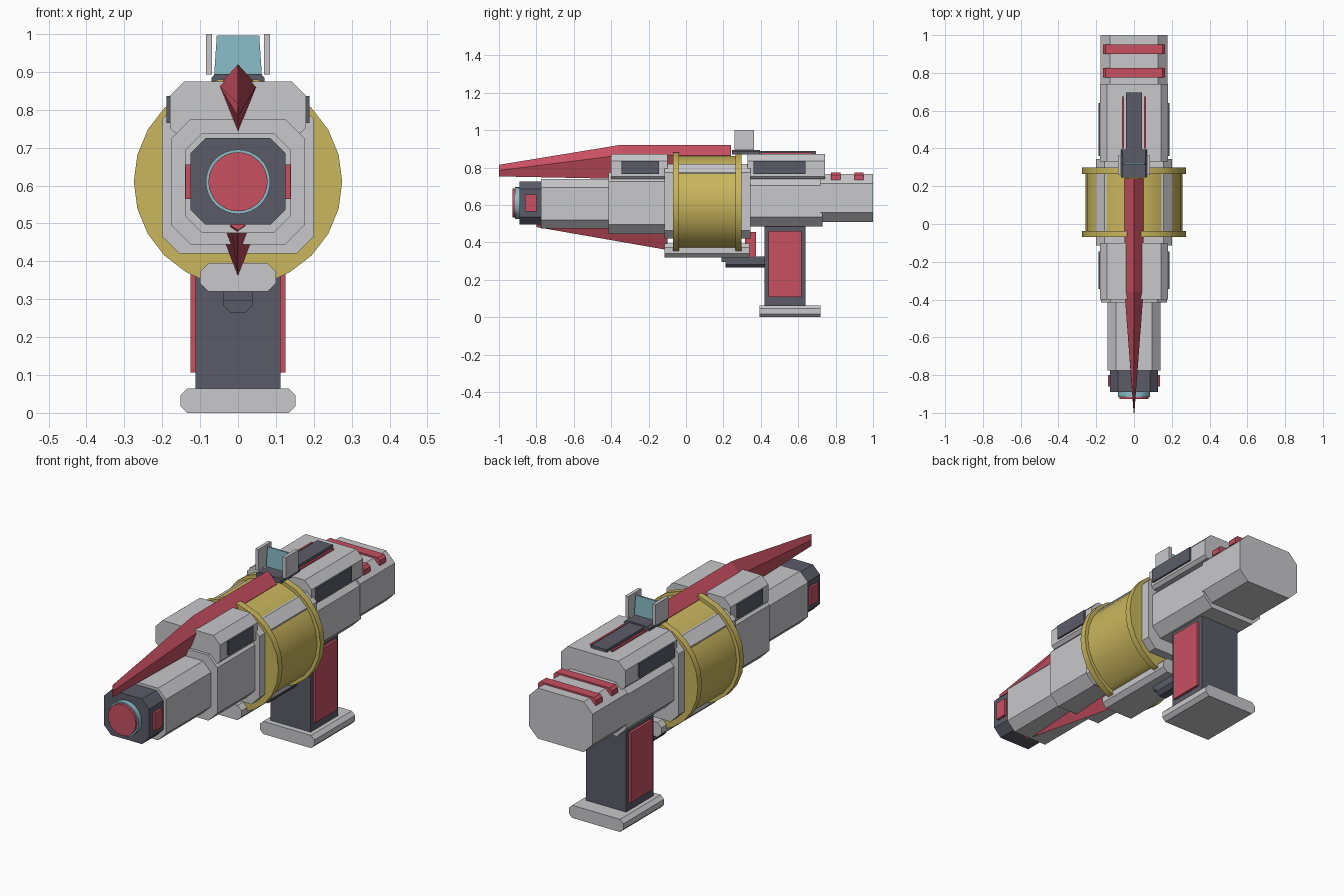
import bpy, bmesh, math

cube = bpy.data.objects.get("Cube")
if cube:
    bpy.data.objects.remove(cube, do_unlink=True)


def material(name, rgb):
    m = bpy.data.materials.new(name)
    m.use_nodes = True
    col = (*rgb, 1)
    m.diffuse_color = col
    m.node_tree.nodes["Principled BSDF"].inputs["Base Color"].default_value = col
    return m


GREY = material("light grey", (0.58, 0.58, 0.6))
DARK = material("dark slate", (0.105, 0.105, 0.14))
RED = material("red", (0.58, 0.08, 0.12))
YELLOW = material("yellow", (0.59, 0.47, 0.11))
CYAN = material("pale cyan", (0.26, 0.52, 0.59))


def loft(name, mat, rings, smooth=False):
    """Join matching (y, [(x, z), ...]) sections into one closed solid."""
    bm = bmesh.new()
    loops = [[bm.verts.new((x, y, z)) for x, z in pts] for y, pts in rings]
    n = len(loops[0])
    for a, b in zip(loops, loops[1:]):
        for i in range(n):
            j = (i + 1) % n
            bm.faces.new((a[i], a[j], b[j], b[i]))
    bm.faces.new(loops[0][::-1])
    bm.faces.new(loops[-1])
    bmesh.ops.remove_doubles(bm, verts=bm.verts, dist=0.0005)
    bmesh.ops.recalc_face_normals(bm, faces=bm.faces)
    mesh = bpy.data.meshes.new(name)
    bm.to_mesh(mesh)
    bm.free()
    mesh.materials.append(mat)
    ob = bpy.data.objects.new(name, mesh)
    bpy.context.collection.objects.link(ob)
    if smooth:
        bpy.ops.object.select_all(action="DESELECT")
        ob.select_set(True)
        bpy.context.view_layer.objects.active = ob
        bpy.ops.object.shade_smooth_by_angle(angle=math.radians(30))
    return ob


def section(x0, x1, z0, z1, top=0, bottom=None):
    """Rectangle with cut corners."""
    b = top if bottom is None else bottom
    pts = [(x0 + b, z0), (x1 - b, z0), (x1, z0 + b), (x1, z1 - top),
           (x1 - top, z1), (x0 + top, z1), (x0, z1 - top), (x0, z0 + b)]
    return [p for i, p in enumerate(pts) if p != pts[i - 1]]


def block(name, mat, half, y0, y1, z0, z1, top=0, bottom=None):
    pts = section(-half, half, z0, z1, top, bottom)
    return loft(name, mat, [(y0, pts), (y1, pts)])


def pair(name, mat, x0, x1, y0, y1, z0, z1):
    for side, s in (("left", 1), ("right", -1)):
        pts = section(min(s * x0, s * x1), max(s * x0, s * x1), z0, z1)
        loft(f"{side}_{name}", mat, [(y0, pts), (y1, pts)])


AXIS = 0.61


def circle(r, n=32):
    return [(r * math.cos(math.tau * i / n), AXIS + r * math.sin(math.tau * i / n))
            for i in range(n)]


def drum_section(r):
    """Round shell section with a flat slot above and a wider one below."""
    start, end = math.asin(0.05 / r), math.pi - math.asin(0.1 / r)
    step = math.radians(15)
    angles = [start] + [k * step for k in range(2, 11)] + [end]
    right = [(r * math.sin(a), AXIS + r * math.cos(a)) for a in angles]
    return right + [(-x, z) for x, z in reversed(right)]


# Muzzle
block("muzzle", DARK, 0.126, -0.89, -0.775, 0.497, 0.725, 0.04)
loft("muzzle_ring", CYAN, [(-0.915, circle(0.085)), (-0.88, circle(0.085))], True)
loft("muzzle_lens", RED, [(-0.927, circle(0.078)), (-0.88, circle(0.078))], True)
pair("muzzle_panel", RED, 0.12, 0.138, -0.86, -0.8, 0.565, 0.655)

# Barrel, body and stock
block("front_barrel", GREY, 0.14, -0.775, -0.415, 0.475, 0.738, 0.045)
block("rear_front_barrel", GREY, 0.175, -0.415, -0.1, 0.445, 0.775, 0.05)
block("body_core", GREY, 0.2, -0.115, 0.345, 0.42, 0.82, 0.045)
block("rear_barrel", GREY, 0.175, 0.33, 0.73, 0.485, 0.755, 0.05)
block("stock", GREY, 0.178, 0.72, 1, 0.51, 0.765, 0.05)
for i, y in enumerate((0.775, 0.9)):
    block(f"stock_band_{i + 1}", RED, 0.163, y, y + 0.05, 0.735, 0.773, 0.012, 0)

# Upper housings with side vents
for name, y0, y1, v0, v1 in (("front", -0.4, -0.1, -0.345, -0.145),
                             ("rear", 0.33, 0.742, 0.36, 0.64)):
    block(f"{name}_housing", GREY, 0.18, y0, y1, 0.738, 0.874, 0.038, 0.015)
    pair(f"{name}_vent", DARK, 0.17, 0.189, v0, v1, 0.765, 0.836)

# Drum with raised rims
rim, shell = drum_section(0.275), drum_section(0.257)
loft("drum", YELLOW, [(-0.07, rim), (-0.037, rim), (-0.037, shell),
                      (0.265, shell), (0.265, rim), (0.298, rim)], True)


# Top and bottom fins
def kite(half, top, mid, bottom):
    return [(0, bottom), (half, mid), (0, top), (-half, mid)]


loft("top_fin", RED, [(-1, kite(0.002, 0.815, 0.785, 0.753)),
                      (-0.36, kite(0.05, 0.92, 0.865, 0.74)),
                      (0.24, kite(0.05, 0.92, 0.865, 0.74))])
loft("bottom_fin", RED, [(-0.8, kite(0.02, 0.51, 0.495, 0.482)),
                         (-0.1, kite(0.044, 0.51, 0.475, 0.36))])

# Sight
block("sight_base", DARK, 0.07, 0.245, 0.395, 0.87, 0.895, 0.01, 0)
glass = [(-0.063, 0.89), (0.063, 0.89), (0.056, 0.996), (-0.056, 0.996)]
loft("sight_glass", CYAN, [(0.315, glass), (0.323, glass)])
pair("sight_guard", GREY, 0.068, 0.085, 0.26, 0.363, 0.893, 1)
block("sight_rail", DARK, 0.043, 0.38, 0.695, 0.865, 0.888)
pair("rail_trim", RED, 0.053, 0.063, 0.4, 0.675, 0.865, 0.882)

# Under rail and trigger
block("under_rail", GREY, 0.1, -0.115, 0.34, 0.32, 0.395, 0.022)
block("trigger_guard", DARK, 0.038, 0.21, 0.43, 0.265, 0.31, 0, 0.018)
block("guard_mount", DARK, 0.038, 0.19, 0.43, 0.295, 0.325)
block("trigger", RED, 0.03, 0.315, 0.375, 0.325, 0.455)

# Grip
block("grip", DARK, 0.112, 0.42, 0.638, 0.06, 0.5)
pair("grip_panel", RED, 0.105, 0.125, 0.442, 0.617, 0.107, 0.46)
block("grip_base", GREY, 0.152, 0.392, 0.718, 0, 0.064, 0.018)
